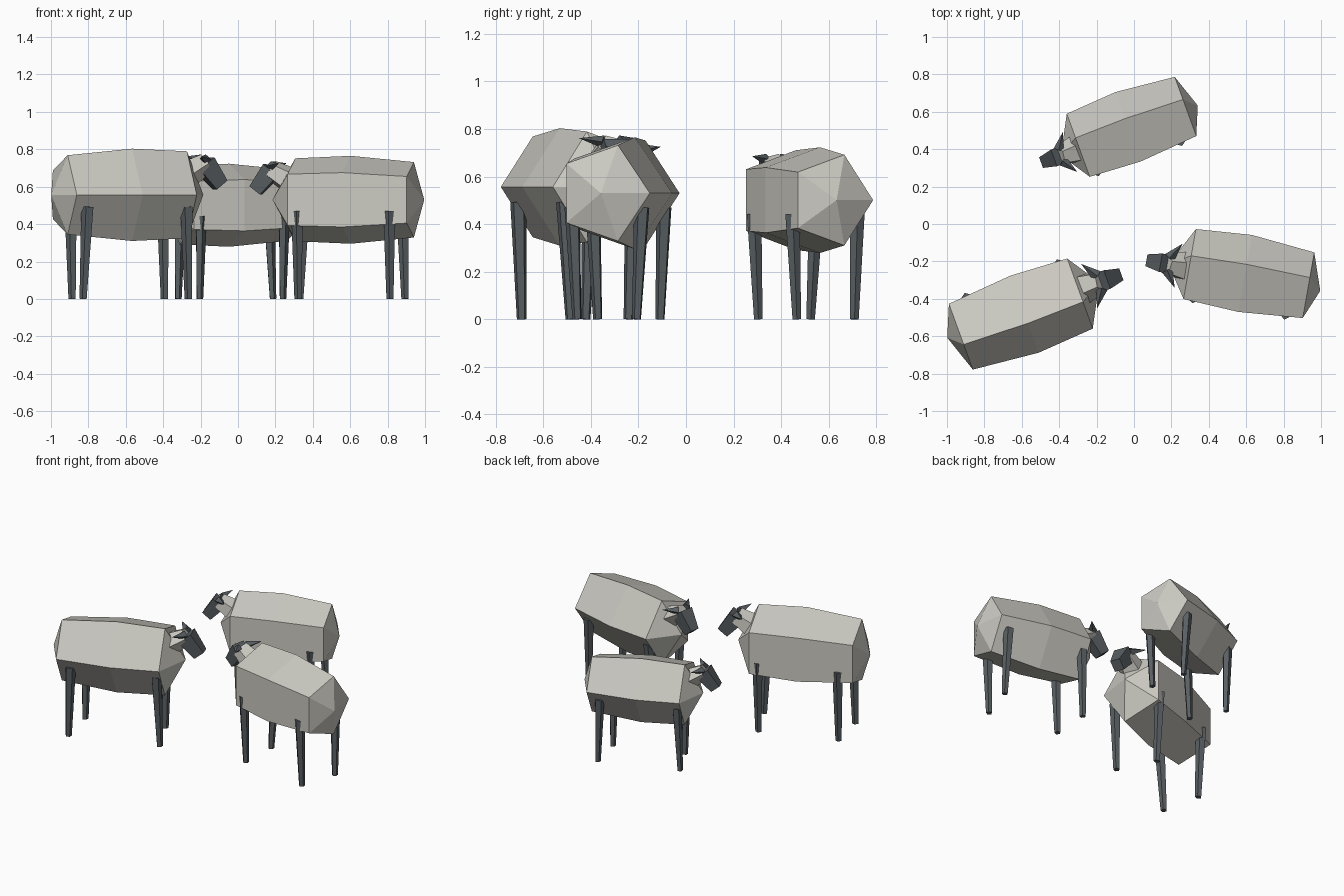
import bpy, bmesh, math
from mathutils import Vector, Matrix

if "Cube" in bpy.data.objects:
    bpy.data.objects.remove(bpy.data.objects["Cube"])


def material(name, rgb):
    m = bpy.data.materials.new(name)
    m.diffuse_color = (*rgb, 1)
    m.use_nodes = True
    m.node_tree.nodes["Principled BSDF"].inputs["Base Color"].default_value = m.diffuse_color
    return m


WOOL = material("pale_grey_wool", (0.60, 0.59, 0.54))
DARK = material("dark_slate_skin", (0.10, 0.115, 0.125))


def loft(name, stations, n, start, mat, place):
    """Flat-faced loft through stations of (centre, half width, half height)."""
    pts = [Vector(s[0]) for s in stations]
    axis = (pts[-1] - pts[0]).normalized()
    u = Vector((0, 1, 0)) if abs(axis.y) < 0.7 else Vector((0, 0, 1))
    v = axis.cross(u).normalized()
    u = v.cross(axis)
    bm = bmesh.new()
    rings = []
    for p, (_, w, h) in zip(pts, stations):
        if w == 0:
            rings.append([bm.verts.new(p)])
        else:
            angles = [start + math.tau * i / n for i in range(n)]
            rings.append([bm.verts.new(p + u * w * math.cos(a) + v * h * math.sin(a))
                          for a in angles])
    for a, b in zip(rings, rings[1:]):
        for i in range(n):
            j = (i + 1) % n
            corners = [a[i % len(a)], a[j % len(a)], b[j % len(b)], b[i % len(b)]]
            bm.faces.new(list(dict.fromkeys(corners)))
    for r in (rings[0], rings[-1]):
        if len(r) > 1:
            bm.faces.new(r)
    bmesh.ops.recalc_face_normals(bm, faces=bm.faces)
    bm.transform(place)
    me = bpy.data.meshes.new(name)
    bm.to_mesh(me)
    bm.free()
    me.materials.append(mat)
    ob = bpy.data.objects.new(name, me)
    bpy.context.collection.objects.link(ob)
    return ob


def sheep(tag, x, y, heading, size):
    place = (Matrix.Translation((x, y, 0))
             @ Matrix.Rotation(math.radians(heading), 4, 'Z')
             @ Matrix.Scale(size, 4))
    # five-sided woolly body, pointed at both ends, one edge on its right side
    loft(tag + "_body", [((-0.412, 0, 0.53), 0, 0),
                         ((-0.345, 0, 0.53), 0.197, 0.212),
                         ((0, 0, 0.53), 0.231, 0.247),
                         ((0.30, 0, 0.53), 0.210, 0.233),
                         ((0.412, 0, 0.53), 0, 0)], 5, math.pi, WOOL, place)
    # neck
    loft(tag + "_neck", [((0.27, 0, 0.605), 0.095, 0.085),
                         ((0.42, 0, 0.69), 0.06, 0.055)], 5, math.pi, WOOL, place)
    # head, a tapered box tilted down
    k = math.sqrt(2) / 2
    loft(tag + "_head", [((0.415, 0, 0.69), 0.10 * k, 0.10 * k),
                         ((0.503, 0, 0.58), 0.064 * k, 0.073 * k)],
         4, math.pi / 4, DARK, place)
    for side, s in (("left", 1), ("right", -1)):
        # ears pointing out and back
        loft(f"{tag}_{side}_ear", [((0.412, s * 0.035, 0.71), 0.026, 0.030),
                                   ((0.357, s * 0.12, 0.725), 0, 0)],
             4, 0, DARK, place)
        # tapered legs, slightly spread at the top
        foot, hip = (0.25, 0.25) if s > 0 else (0.285, 0.268)
        for end, e in (("front", 1), ("rear", -1)):
            loft(f"{tag}_{side}_{end}_leg", [((e * foot, s * 0.13, 0.0), 0.020, 0.020),
                                             ((e * hip, s * 0.15, 0.47), 0.034, 0.034)],
                 5, 0, DARK, place)


sheep("large_sheep", -0.592, -0.46, 20, 1.05)
sheep("middle_sheep", 0.590, -0.286, 170, 1.0)
sheep("small_sheep", -0.025, 0.50, 200, 0.945)
